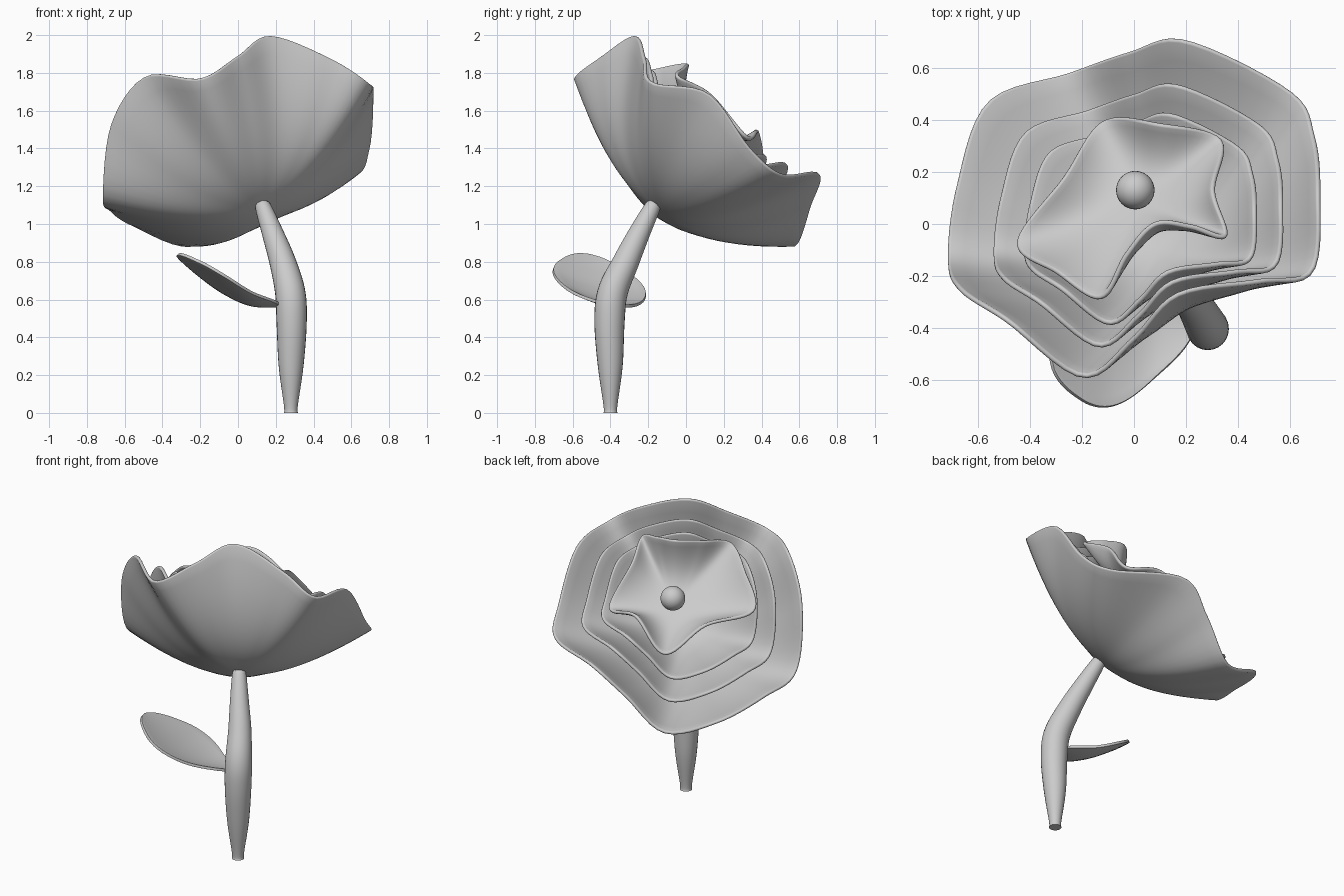
import bpy, bmesh, math
from mathutils import Vector

if "Cube" in bpy.data.objects:
    bpy.data.objects.remove(bpy.data.objects["Cube"])

AXIS = Vector((-0.305, 0.57, 0.76)).normalized()   # direction the bloom faces


def spline(pts, n, closed):
    """Sample n points of a Catmull-Rom spline (any dimension)."""
    m, out = len(pts), []
    segs = m if closed else m - 1
    for k in range(n):
        s = k * segs / (n if closed else n - 1)
        i = min(int(s), segs - 1)
        u = s - i
        ids = [i - 1, i, i + 1, i + 2]
        q = [pts[j % m] if closed else pts[max(0, min(m - 1, j))] for j in ids]
        out.append([0.5 * (2 * b + (c - a) * u + (2 * a - 5 * b + 4 * c - d) * u * u
                           + (3 * b - a - 3 * c + d) * u ** 3) for a, b, c, d in zip(*q)])
    return out


def finish(name, bm, thickness):
    """Turn a bmesh sheet into a smooth object with a thin rounded edge."""
    bmesh.ops.remove_doubles(bm, verts=bm.verts, dist=1e-5)
    bmesh.ops.recalc_face_normals(bm, faces=bm.faces)
    for f in bm.faces:
        f.smooth = True
    me = bpy.data.meshes.new(name)
    bm.to_mesh(me)
    bm.free()
    ob = bpy.data.objects.new(name, me)
    bpy.context.collection.objects.link(ob)
    if thickness:
        sol = ob.modifiers.new("thickness", 'SOLIDIFY')
        sol.thickness = thickness
        sol.offset = 0
        bev = ob.modifiers.new("round_rim", 'BEVEL')
        bev.width = thickness * 0.46
        bev.segments = 3
        bev.angle_limit = math.radians(50)
    return ob


def grid_faces(bm, rows, closed):
    for a, b in zip(rows, rows[1:]):
        n = len(a)
        for i in range(n if closed else n - 1):
            j = (i + 1) % n
            bm.faces.new((a[i], a[j], b[j], b[i]))


def cup(name, rim, base, power, thickness=0.02, around=100, rings=16):
    """Bowl lofted from a round base up to a wavy closed rim."""
    bm = bmesh.new()
    base = Vector(base)
    edge = [Vector(p) - base for p in spline(rim, around, True)]
    span = around // 10            # half a lobe either side
    soft = [sum((edge[(i + k) % around] for k in range(-span, span + 1)), Vector()) / (2 * span + 1)
            for i in range(around)]
    rows = []
    for r in range(1, rings + 1):
        f = r / rings
        row = []
        for e, s in zip(edge, soft):
            d = s.lerp(e, f)       # waves fade towards the base
            h = d.dot(AXIS)
            row.append(bm.verts.new(base + (d - h * AXIS) * f + AXIS * h * f ** power))
        rows.append(row)
    centre = bm.verts.new(base)
    for i in range(around):
        bm.faces.new((centre, rows[0][i], rows[0][(i + 1) % around]))
    grid_faces(bm, rows, True)
    return finish(name, bm, thickness)


# Outer petals: wavy five-lobed rim
outer_rim = [(.17, -.27, 1.995), (.48, -.22, 1.88), (.685, -.18, 1.75), (.71, .12, 1.69),
             (.69, .34, 1.4), (.6, .51, 1.26), (.2, .705, 1.265), (-.02, .66, 1.1),
             (-.25, .58, .89), (-.56, .47, 1.0), (-.68, .15, 1.08), (-.715, -.13, 1.15),
             (-.67, -.25, 1.53), (-.49, -.37, 1.78), (-.2, -.585, 1.77), (0, -.44, 1.89)]
outer_base = (.115, -.14, 1.085)

# Nested copies shrunk towards the heart of the bloom
heart = Vector((.07, -.06, 1.5))
for name, s, lift in (("outer_petals", 1, 0), ("second_petals", .776, 0), ("third_petals", .623, .01)):
    place = lambda p: tuple(heart + (Vector(p) - heart) * s + AXIS * lift)
    cup(name, [place(p) for p in outer_rim], place(outer_base), 2.15)

# Innermost star-shaped petals
inner_rim = [(-.13, -.285, 1.78), (-.03, -.12, 1.83), (.08, 0, 1.85), (.22, -.01, 1.83),
             (.355, -.045, 1.785), (.305, .13, 1.69), (.335, .325, 1.46), (.1, .385, 1.49),
             (-.12, .395, 1.3), (-.27, .18, 1.45), (-.45, -.07, 1.5), (-.3, -.185, 1.68)]
cup("inner_petals", inner_rim, (.03, .09, 1.45), 2.8)

# Ball in the middle
bpy.ops.mesh.primitive_uv_sphere_add(segments=32, ring_count=16, radius=.074, location=(.005, .13, 1.535))
ball = bpy.context.object
ball.name = "flower_centre"
bpy.ops.object.shade_smooth()

# Stem: swept circles with varying radius (x, y, z, radius)
stem_path = [(.28, -.40, 0, .037), (.28, -.40, .04, .037), (.281, -.401, .25, .066),
             (.284, -.405, .48, .08), (.276, -.388, .64, .08), (.236, -.318, .8, .07),
             (.184, -.248, .95, .057), (.135, -.18, 1.085, .043), (.127, -.168, 1.115, .03)]
samples = spline(stem_path, 48, False)
bm = bmesh.new()
rows = []
for k, (x, y, z, r) in enumerate(samples):
    a = Vector(samples[max(0, k - 1)][:3])
    b = Vector(samples[min(len(samples) - 1, k + 1)][:3])
    t = (b - a).normalized() if k else Vector((0, 0, 1))
    u = t.cross(Vector((0, 1, 0))).normalized()
    v = t.cross(u)
    rows.append([bm.verts.new(Vector((x, y, z)) + r * (u * math.cos(w) + v * math.sin(w)))
                 for w in (2 * math.pi * i / 24 for i in range(24))])
grid_faces(bm, rows, True)
bm.faces.new(rows[0])
bm.faces.new(rows[-1])
stem = finish("stem", bm, 0)
bpy.ops.object.select_all(action='DESELECT')
stem.select_set(True)
bpy.context.view_layer.objects.active = stem
bpy.ops.object.shade_smooth_by_angle()

# Leaf: rounded, slightly cupped blade along a curved spine
spine = [(.225, -.41, .57), (.07, -.43, .585), (-.07, -.455, .65), (-.2, -.48, .74), (-.32, -.51, .835)]
side = Vector((-.01, -.98, .19))
bm = bmesh.new()
rows = []
for k, p in enumerate(spline(spine, 32, False)):
    t = k / 31
    w = .012 + .236 * max(0, math.sin(math.pi * t ** 1.1)) ** .8
    rows.append([bm.verts.new(Vector(p) + side * w * v + Vector((0, 0, .03 * v * v * math.sin(math.pi * t))))
                 for v in (i / 6 - 1 for i in range(13))])
grid_faces(bm, rows, False)
finish("leaf", bm, .016)
